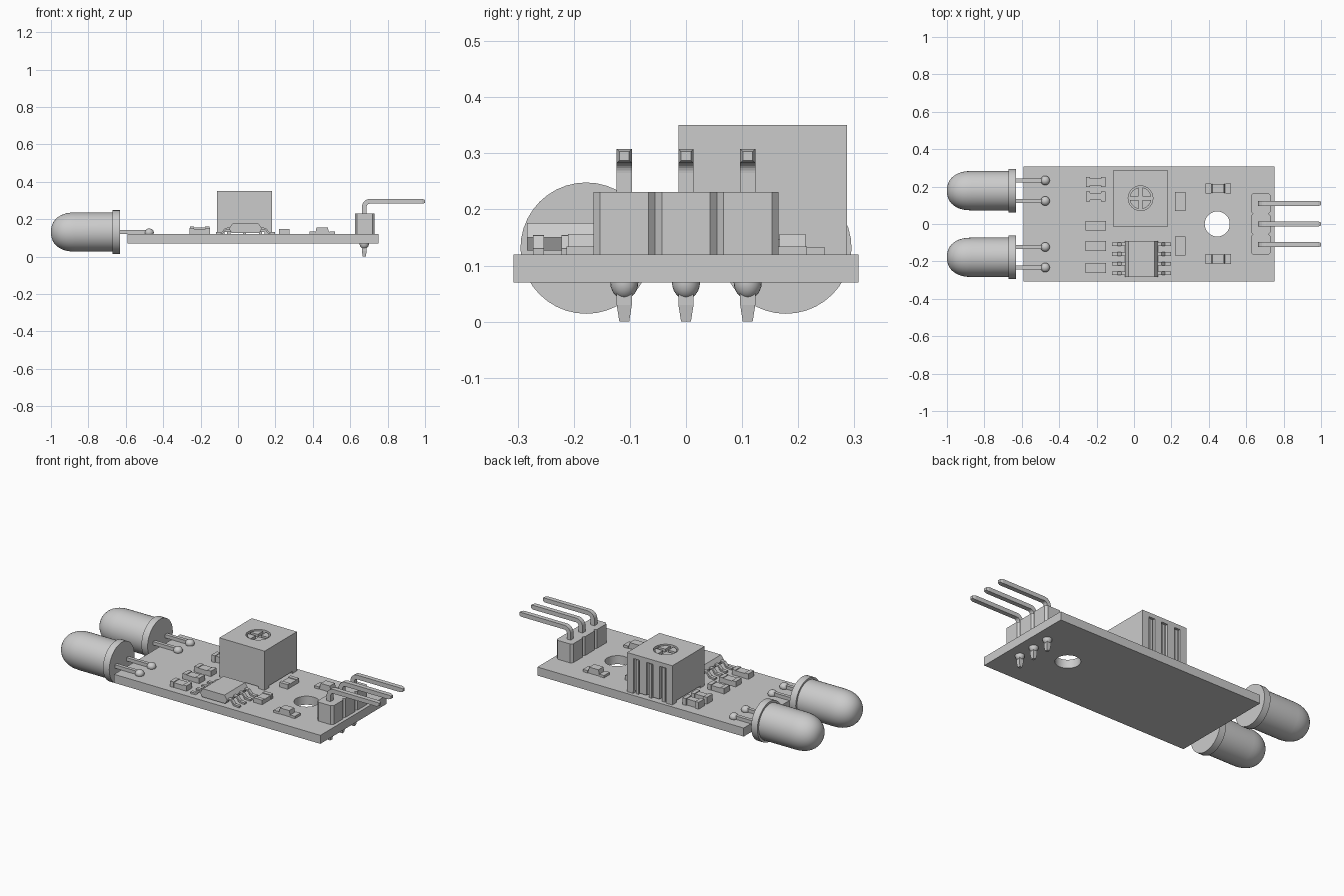
import bpy, bmesh
from math import pi, cos, sin
from mathutils import Matrix, Vector

if "Cube" in bpy.data.objects:
    bpy.data.objects.remove(bpy.data.objects["Cube"])


def finish(name, bm, smooth=False):
    bmesh.ops.recalc_face_normals(bm, faces=bm.faces)
    me = bpy.data.meshes.new(name)
    bm.to_mesh(me)
    bm.free()
    ob = bpy.data.objects.new(name, me)
    bpy.context.collection.objects.link(ob)
    if smooth:
        bpy.ops.object.select_all(action='DESELECT')
        ob.select_set(True)
        bpy.context.view_layer.objects.active = ob
        bpy.ops.object.shade_smooth_by_angle(angle=pi / 5)
    return ob


def add_box(bm, x0, x1, y0, y1, z0, z1):
    m = Matrix.Translation(((x0 + x1) / 2, (y0 + y1) / 2, (z0 + z1) / 2)) @ \
        Matrix.Diagonal((x1 - x0, y1 - y0, z1 - z0, 1))
    bmesh.ops.create_cube(bm, size=1, matrix=m)


def boxes(name, *dims):
    bm = bmesh.new()
    for d in dims:
        add_box(bm, *d)
    return finish(name, bm)


def cylinder(name, x, y, z0, z1, r, seg=32):
    bm = bmesh.new()
    bmesh.ops.create_cone(bm, cap_ends=True, segments=seg, radius1=r, radius2=r, depth=z1 - z0,
                          matrix=Matrix.Translation((x, y, (z0 + z1) / 2)))
    return finish(name, bm, True)


def extrude(name, pts, vec):
    """Closed polygon of 3D points extruded along vec."""
    bm = bmesh.new()
    f = bm.faces.new([bm.verts.new(p) for p in pts])
    r = bmesh.ops.extrude_face_region(bm, geom=[f], use_keep_orig=True)
    vs = [g for g in r['geom'] if isinstance(g, bmesh.types.BMVert)]
    bmesh.ops.translate(bm, verts=vs, vec=vec)
    return finish(name, bm)


def ball(name, loc, scale):
    bm = bmesh.new()
    bmesh.ops.create_uvsphere(bm, u_segments=20, v_segments=12, radius=1,
                              matrix=Matrix.Translation(loc) @ Matrix.Diagonal((*scale, 1)))
    return finish(name, bm, True)


def cut(ob, cutter):
    m = ob.modifiers.new("cut", 'BOOLEAN')
    m.operation, m.object, m.solver = 'DIFFERENCE', cutter, 'EXACT'
    cutter.hide_render = True
    cutter.hide_set(True)


def strip(name, path, y, w, t, tip=1.0):
    """Rectangular bar following an XZ path, ends scaled by tip."""
    bm = bmesh.new()
    rings, n = [], len(path)
    for i, p in enumerate(path):
        a = Vector(path[max(i - 1, 0)])
        b = Vector(path[min(i + 1, n - 1)])
        d = (b - a).normalized()
        s = tip if i in (0, n - 1) else 1
        nx, nz = -d.y * t / 2 * s, d.x * t / 2 * s
        rings.append([bm.verts.new((p[0] + k * nx, y + j * w / 2 * s, p[1] + k * nz))
                      for k, j in ((1, 1), (1, -1), (-1, -1), (-1, 1))])
    for a, b in zip(rings, rings[1:]):
        for i in range(4):
            bm.faces.new((a[i], a[(i + 1) % 4], b[(i + 1) % 4], b[i]))
    bm.faces.new(rings[0])
    bm.faces.new(rings[-1])
    return finish(name, bm)


# Circuit board with mounting hole
board = boxes("board", (-0.59, 0.75, -0.307, 0.307, 0.07, 0.12))
cut(board, cylinder("hole_cutter", 0.445, 0, 0, 0.2, 0.067))

# Two bulbs with flange, leads and solder balls
profile = [(-0.63, 0), (-0.63, 0.117), (-0.67, 0.117), (-0.67, 0.105)]
profile += [(-0.87 - 0.13 * sin(a) ** 0.9, 0.105 * max(cos(a), 0) ** 0.85)
            for a in [i * pi / 20 for i in range(11)]]
for side in (1, -1):
    bm = bmesh.new()
    vs = [bm.verts.new((x, 0, r)) for x, r in profile]
    es = [bm.edges.new(p) for p in zip(vs, vs[1:])]
    bmesh.ops.spin(bm, geom=vs + es, cent=(0, 0, 0), axis=(1, 0, 0), angle=2 * pi, steps=40)
    bmesh.ops.remove_doubles(bm, verts=bm.verts, dist=0.0005)
    bmesh.ops.translate(bm, verts=bm.verts, vec=(0, side * 0.178, 0.131))
    finish("bulb", bm, True)
    for dy in (-0.055, 0.055):
        y = side * 0.178 + dy
        boxes("bulb_lead", (-0.635, -0.47, y - 0.01, y + 0.01, 0.121, 0.141))
        ball("bulb_solder", (-0.475, y, 0.128), (0.025, 0.025, 0.022))

# Adjustable dial box with feet, side grooves and cross-slotted rotor
px, py = 0.035, 0.138
pot = boxes("dial_box", (-0.112, 0.182, -0.013, 0.287, 0.132, 0.35))
cut(pot, cylinder("dial_recess_cutter", px, py, 0.325, 0.4, 0.066))
cut(pot, boxes("groove_cutter", *[(px + d - 0.02, px + d + 0.02, 0.272, 0.35, 0.1, 0.325)
                                  for d in (-0.085, 0, 0.085)]))
boxes("dial_groove_pins", *[(px + d - 0.009, px + d + 0.009, 0.268, 0.281, 0.12, 0.32)
                            for d in (-0.085, 0, 0.085)])
boxes("dial_feet", *[(x, x + 0.04, y, y + 0.04, 0.119, 0.135)
                     for x in (-0.112, 0.142) for y in (-0.013, 0.247)])
rotor = cylinder("dial_rotor", px, py, 0.322, 0.345, 0.058)
cut(rotor, boxes("slot_cutter_x", (px - 0.07, px + 0.07, py - 0.01, py + 0.01, 0.33, 0.4)))
cut(rotor, boxes("slot_cutter_y", (px - 0.01, px + 0.01, py - 0.07, py + 0.07, 0.33, 0.4)))

# Chip with chamfered sides and gull-wing legs
cx = 0.04
extrude("chip_body", [(cx + s * x, -0.283, z) for s, x, z in
                      ((-1, 0.075, 0.127), (1, 0.075, 0.127), (1, 0.088, 0.15),
                       (1, 0.07, 0.176), (-1, 0.07, 0.176), (-1, 0.088, 0.15))], (0, 0.193, 0))
for y in (-0.108, -0.16, -0.212, -0.263):
    for s in (-1, 1):
        strip("chip_leg", [(cx + s * x, z) for x, z in
                           ((0.08, 0.15), (0.105, 0.149), (0.125, 0.127), (0.158, 0.125))],
              y, 0.02, 0.01)


# Small surface parts: body between two end caps
def chip_part(name, x, y, l, w, h, along_x=True, waist=0.004):
    def d(a0, a1, b, z):
        if along_x:
            return (x + a0, x + a1, y - b, y + b, 0.119, z)
        return (x - b, x + b, y + a0, y + a1, 0.119, z)
    e = l / 2 - l * 0.22
    boxes(name + "_body", d(-e, e, w / 2 - waist, 0.12 + h - 0.004))
    boxes(name + "_caps", d(-l / 2, -e, w / 2, 0.12 + h), d(e, l / 2, w / 2, 0.12 + h))


for y in (0.224, 0.147):
    chip_part("capacitor", -0.205, y, 0.105, 0.052, 0.04, waist=0.007)
for y in (-0.01, -0.118, -0.235):
    chip_part("resistor", -0.205, y, 0.108, 0.052, 0.032, waist=0.001)
for y in (0.12, -0.118):
    chip_part("side_resistor", 0.248, y, 0.103, 0.055, 0.027, False, 0.001)

# Indicator lamps: thin base, end pads, raised lens
for y in (0.19, -0.187):
    chip_part("indicator", 0.45, y, 0.138, 0.052, 0.014, waist=0.003)
    extrude("indicator_lens", [(0.45 + x, y - 0.023, z) for x, z in
                               ((-0.037, 0.125), (0.037, 0.125), (0.03, 0.156), (-0.03, 0.156))],
            (0, 0.046, 0))

# Three-pin header: notched blocks, bent pins, solder blobs below
bend = [(0.675 + 0.03 * (1 - cos(a)), 0.265 + 0.03 * sin(a))
        for a in [i * pi / 12 for i in range(7)]]
for y in (-0.11, 0, 0.11):
    h, c = 0.055, 0.012
    ring = [(0.625, -h + c), (0.625 + c, -h), (0.73 - c, -h), (0.73, -h + c),
            (0.73, h - c), (0.73 - c, h), (0.625 + c, h), (0.625, h - c)]
    extrude("header_block", [(x, y + b, 0.12) for x, b in ring], (0, 0, 0.111))
    strip("header_pin", [(0.675, 0), (0.675, 0.03)] + bend + [(0.985, 0.295), (1.0, 0.295)],
          y, 0.027, 0.025, 0.65)
    ball("header_solder", (0.675, y, 0.07), (0.025, 0.025, 0.03))
